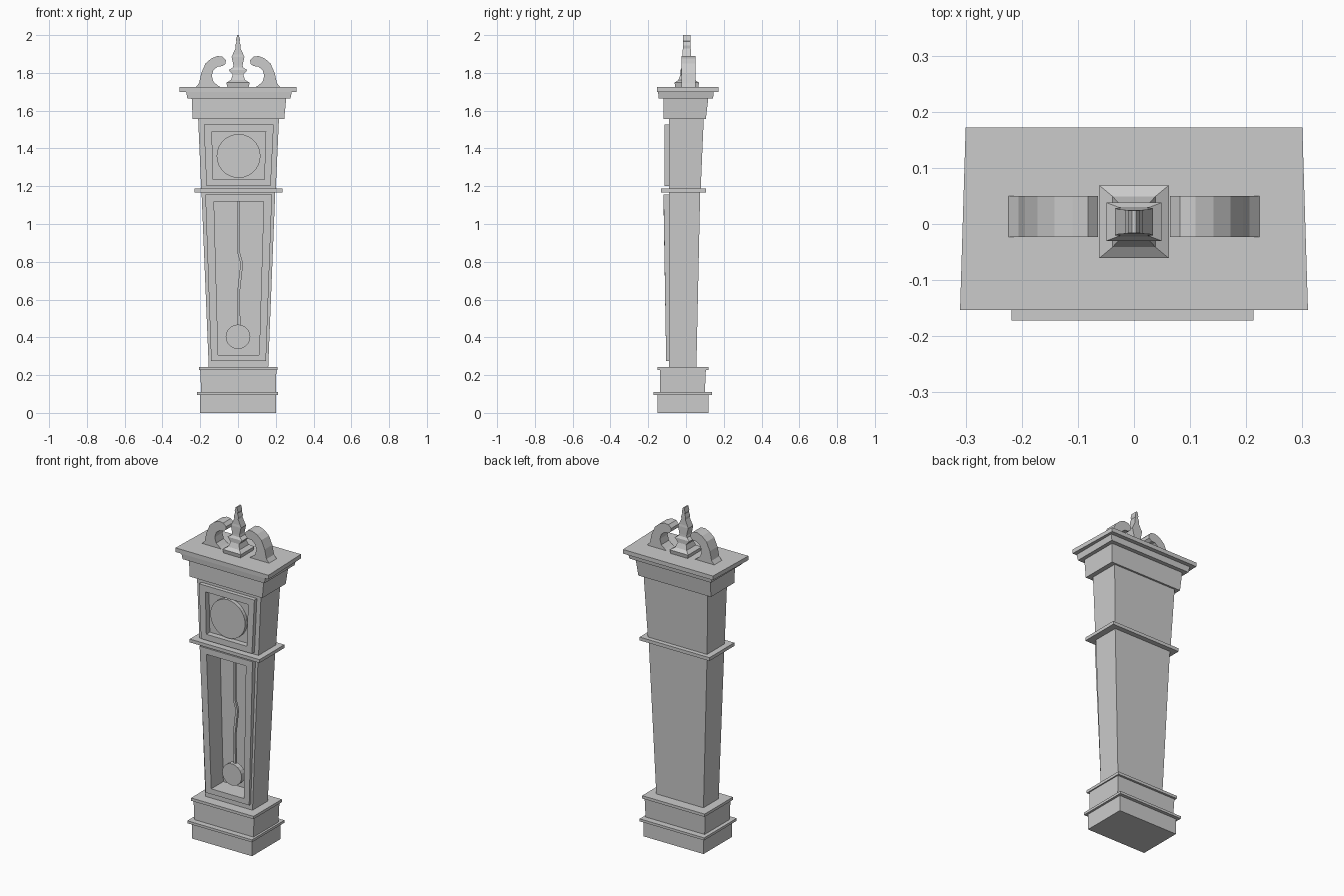
import bpy, bmesh, math
from mathutils import Matrix, Vector

if "Cube" in bpy.data.objects:
    bpy.data.objects.remove(bpy.data.objects["Cube"])


def finish(name, bm):
    bmesh.ops.recalc_face_normals(bm, faces=bm.faces)
    me = bpy.data.meshes.new(name)
    bm.to_mesh(me)
    bm.free()
    ob = bpy.data.objects.new(name, me)
    bpy.context.collection.objects.link(ob)
    return ob


def skin(name, loops, caps=True):
    """Skin a row of equal-length point loops; cap the ends or join them into a ring."""
    bm = bmesh.new()
    rows = [[bm.verts.new(p) for p in loop] for loop in loops]
    pairs = list(zip(rows, rows[1:]))
    if caps:
        bm.faces.new(rows[0])
        bm.faces.new(rows[-1])
    else:
        pairs.append((rows[-1], rows[0]))
    for a, b in pairs:
        n = len(a)
        for i in range(n):
            j = (i + 1) % n
            bm.faces.new((a[i], a[j], b[j], b[i]))
    return finish(name, bm)


def flat(z, x0, x1, y0, y1):
    return [(x0, y0, z), (x1, y0, z), (x1, y1, z), (x0, y1, z)]


def slab(name, z0, z1, low, top=None):
    return skin(name, [flat(z0, *low), flat(z1, *(top or low))])


def upright(z0, z1, low, top, y0, y1):
    """Upright trapezoid: x range and y at its bottom and top edges."""
    return [(low[0], y0, z0), (low[1], y0, z0), (top[1], y1, z1), (top[0], y1, z1)]


def disc(name, x, z, r, y0, y1, sides):
    bm = bmesh.new()
    m = Matrix.Translation((x, (y0 + y1) / 2, z)) @ Matrix.Rotation(math.pi / 2, 4, 'X')
    bmesh.ops.create_cone(bm, cap_ends=True, segments=sides, radius1=r, radius2=r,
                          depth=y1 - y0, matrix=m)
    return finish(name, bm)


# Stepped base
slab("plinth", 0, 0.095, (-0.2, 0.2, -0.152, 0.118))
slab("plinth_moulding", 0.095, 0.11, (-0.218, 0.213, -0.172, 0.138))
slab("upper_base", 0.11, 0.226, (-0.195, 0.2, -0.138, 0.1), (-0.2, 0.203, -0.138, 0.105))
slab("base_moulding", 0.226, 0.243, (-0.207, 0.21, -0.152, 0.118))


def case(name, outer, door, opening, back_y, front_y, door_y, recess_y):
    """Tapered case with a sunk opening and a raised door frame around it."""
    skin(name, [upright(*outer, *back_y), upright(*outer, front_y, front_y),
                upright(*opening, front_y, front_y), upright(*opening, recess_y, recess_y)])
    skin(name + "_door_frame", [upright(*door, front_y, front_y), upright(*door, *door_y),
                                upright(*opening, *door_y),
                                upright(*opening, front_y, front_y)], caps=False)


# Trunk with deep pendulum recess
case("trunk", (0.243, 1.168, (-0.155, 0.16), (-0.193, 0.197)),
     (0.275, 1.155, (-0.142, 0.148), (-0.173, 0.18)),
     (0.307, 1.118, (-0.105, 0.112), (-0.127, 0.136)),
     (0.055, 0.075), -0.09, (-0.105, -0.119), 0.01)

# Pendulum
path = [(0.003, 1.14), (0.003, 0.85), (0.02, 0.79), (0.003, 0.64), (0.006, 0.44)]
skin("pendulum_rod", [flat(z, x - 0.007, x + 0.007, -0.043, -0.028) for x, z in path])
disc("pendulum_bob", 0, 0.403, 0.065, -0.058, -0.025, 20)

# Waist moulding and hood with dial
slab("waist_moulding", 1.168, 1.188, (-0.23, 0.236, -0.132, 0.105))
case("hood", (1.188, 1.56, (-0.195, 0.2), (-0.211, 0.217)),
     (1.2, 1.528, (-0.167, 0.173), (-0.181, 0.189)),
     (1.236, 1.49, (-0.132, 0.139), (-0.138, 0.147)),
     (0.078, 0.094), -0.09, (-0.114, -0.114), -0.08)
disc("dial", 0.003, 1.36, 0.116, -0.102, -0.07, 28)

# Cornice
slab("cornice_frieze", 1.557, 1.665, (-0.24, 0.245, -0.118, 0.105), (-0.245, 0.255, -0.118, 0.118))
slab("cornice_step", 1.665, 1.7, (-0.268, 0.278, -0.145, 0.143), (-0.275, 0.285, -0.148, 0.147))
skin("cornice_top", [[(-0.31, -0.153, z), (0.31, -0.153, z), (0.3, 0.172, z), (-0.3, 0.172, z)]
                     for z in (1.7, 1.725)])

# Swan-neck scrolls, mirrored left and right
scroll = [(0.228, 1.72), (0.206, 1.745), (0.194, 1.8), (0.172, 1.85), (0.142, 1.876),
          (0.11, 1.889), (0.082, 1.886), (0.064, 1.868), (0.066, 1.848), (0.082, 1.836),
          (0.108, 1.833), (0.13, 1.815), (0.139, 1.785), (0.13, 1.752), (0.105, 1.732),
          (0.085, 1.72)]
for side, s in (("left", -1), ("right", 1)):
    skin(side + "_scroll", [[(s * x, y, z) for x, z in scroll] for y in (-0.023, 0.05)])

# Square-section finial: height, half width, half depth
rings = [(1.72, 0.055, 0.06), (1.748, 0.062, 0.065), (1.762, 0.038, 0.045),
         (1.79, 0.028, 0.034), (1.815, 0.049, 0.034), (1.828, 0.028, 0.026),
         (1.84, 0.024, 0.025), (1.885, 0.034, 0.024), (1.898, 0.028, 0.022),
         (1.93, 0.013, 0.021), (1.945, 0.015, 0.021), (1.965, 0.008, 0.02),
         (1.975, 0.011, 0.02), (2.0, 0.004, 0.02)]
skin("finial", [flat(z, -hx, hx, 0.004 - hy, 0.004 + hy) for z, hx, hy in rings])
